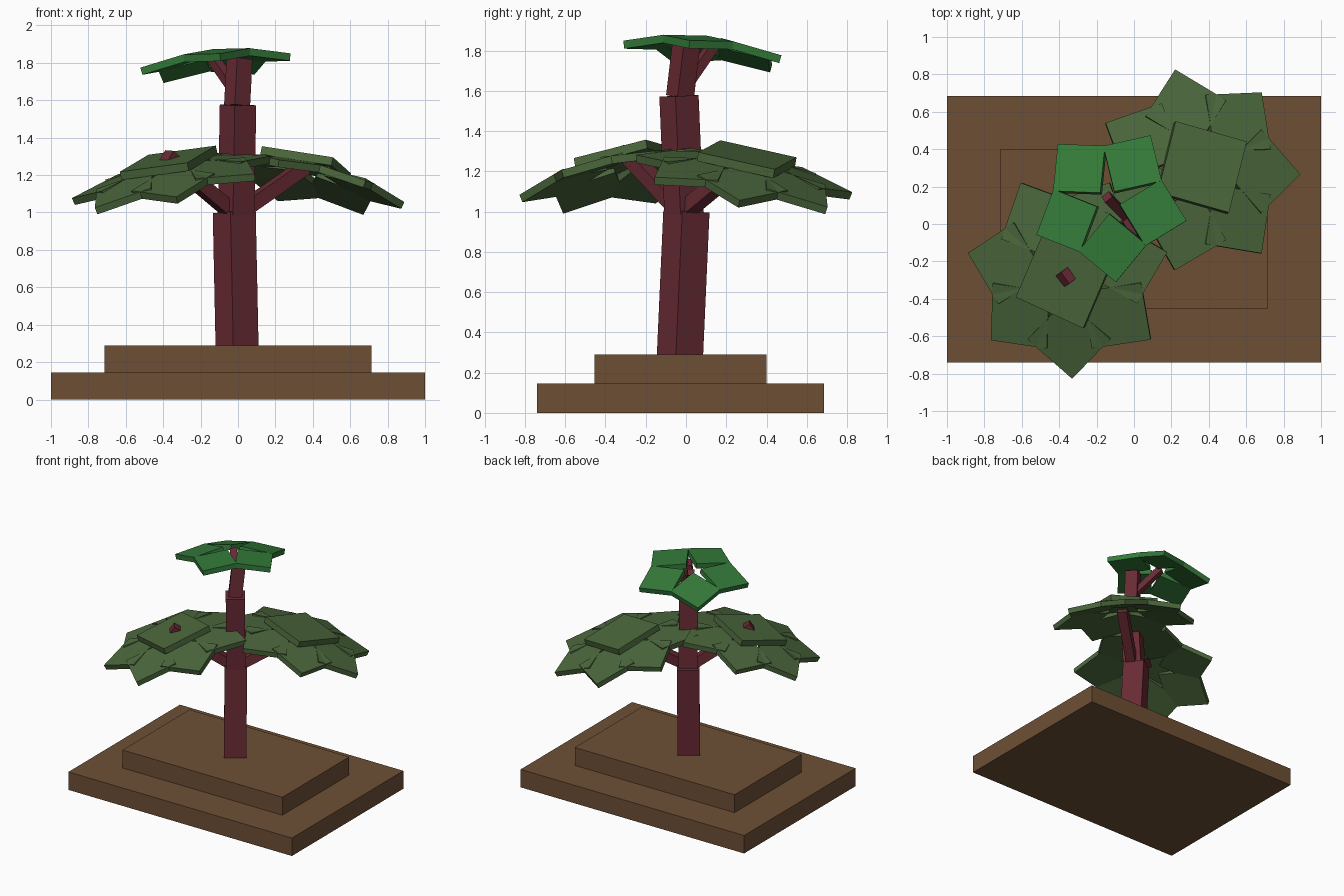
import bpy
from math import radians, cos, sin, tau
from mathutils import Matrix, Vector

if "Cube" in bpy.data.objects:
    bpy.data.objects.remove(bpy.data.objects["Cube"], do_unlink=True)


def material(name, rgb):
    m = bpy.data.materials.new(name)
    m.use_nodes = True
    m.diffuse_color = (*rgb, 1)
    m.node_tree.nodes["Principled BSDF"].inputs["Base Color"].default_value = (*rgb, 1)
    return m


SOIL = material("brown soil", (0.155, 0.078, 0.036))
BARK = material("red bark", (0.14, 0.024, 0.034))
DARK = material("dark green leaf", (0.07, 0.136, 0.045))
BRIGHT = material("bright green leaf", (0.034, 0.195, 0.041))


def box(name, matrix, size, mat):
    """Unit cube scaled to size, then placed by matrix."""
    bpy.ops.mesh.primitive_cube_add(size=1)
    ob = bpy.context.object
    ob.name = name
    ob.data.transform(Matrix.Diagonal((*size, 1)))
    ob.matrix_world = matrix
    ob.data.materials.append(mat)
    return ob


def beam(name, start, end, width, twist=35):
    """Square post running from start to end."""
    a, b = Vector(start), Vector(end)
    d = b - a
    turn = Vector((0, 0, 1)).rotation_difference(d).to_matrix().to_4x4()
    place = Matrix.Translation((a + b) / 2) @ turn @ Matrix.Rotation(radians(twist), 4, 'Z')
    box(name, place, (width, width, d.length), BARK)


def canopy(name, centre, heading, tilt, count, phase, radius, side, droop, mat, thick=0.04):
    """Ring of drooping square leaves, corners outward, tilted toward heading."""
    h = radians(heading)
    axis = Vector((-sin(h), cos(h), 0))
    frame = Matrix.Translation(centre) @ Matrix.Rotation(radians(tilt), 4, axis)
    for i in range(count):
        place = (frame @ Matrix.Rotation(radians(phase) + i * tau / count, 4, 'Z')
                 @ Matrix.Rotation(radians(droop), 4, 'Y')
                 @ Matrix.Translation((radius, 0, -thick / 2))
                 @ Matrix.Rotation(radians(45), 4, 'Z'))
        box(f"{name}_leaf_{i + 1}", place, (side, side, thick), mat)
    return frame


# Stepped ground
box("lower_ground", Matrix.Translation((0, -0.027, 0.0725)), (2, 1.425, 0.145), SOIL)
box("upper_ground", Matrix.Translation((0, -0.027, 0.2175)), (1.43, 0.855, 0.145), SOIL)

# Trunk, in three leaning sections
beam("lower_trunk", (-0.005, -0.03, 0.285), (-0.02, 0.002, 1.0), 0.165)
beam("middle_trunk", (-0.01, -0.01, 0.99), (0, -0.035, 1.575), 0.14)
beam("upper_trunk", (-0.005, -0.03, 1.57), (0.008, 0, 1.82), 0.1)

# Branches
beam("right_branch", (-0.03, -0.02, 1.0), (-0.385, -0.3, 1.3), 0.075)
beam("left_branch", (0.02, 0.0, 1.01), (0.35, 0.28, 1.24), 0.075)
beam("top_branch", (0, 0, 1.63), (-0.145, 0.145, 1.84), 0.05)

# Wide lower canopies, each with a square cap leaf over the ring
for name, centre, heading, phase, turn in (
        ("right_canopy", (-0.375, -0.295, 1.285), 218, 14, -24),
        ("left_canopy", (0.365, 0.305, 1.28), 40, -1, -15)):
    frame = canopy(name, centre, heading, 15, 7, phase, 0.345, 0.32, 12, DARK)
    cap = frame @ Matrix.Translation((0, 0, -0.02)) @ Matrix.Rotation(radians(turn), 4, 'Z')
    box(name + "_cap_leaf", cap, (0.4, 0.4, 0.045), DARK)

# Small crown
canopy("crown", (-0.14, 0.12, 1.878), 132, 9, 5, -13, 0.25, 0.26, 11, BRIGHT)
